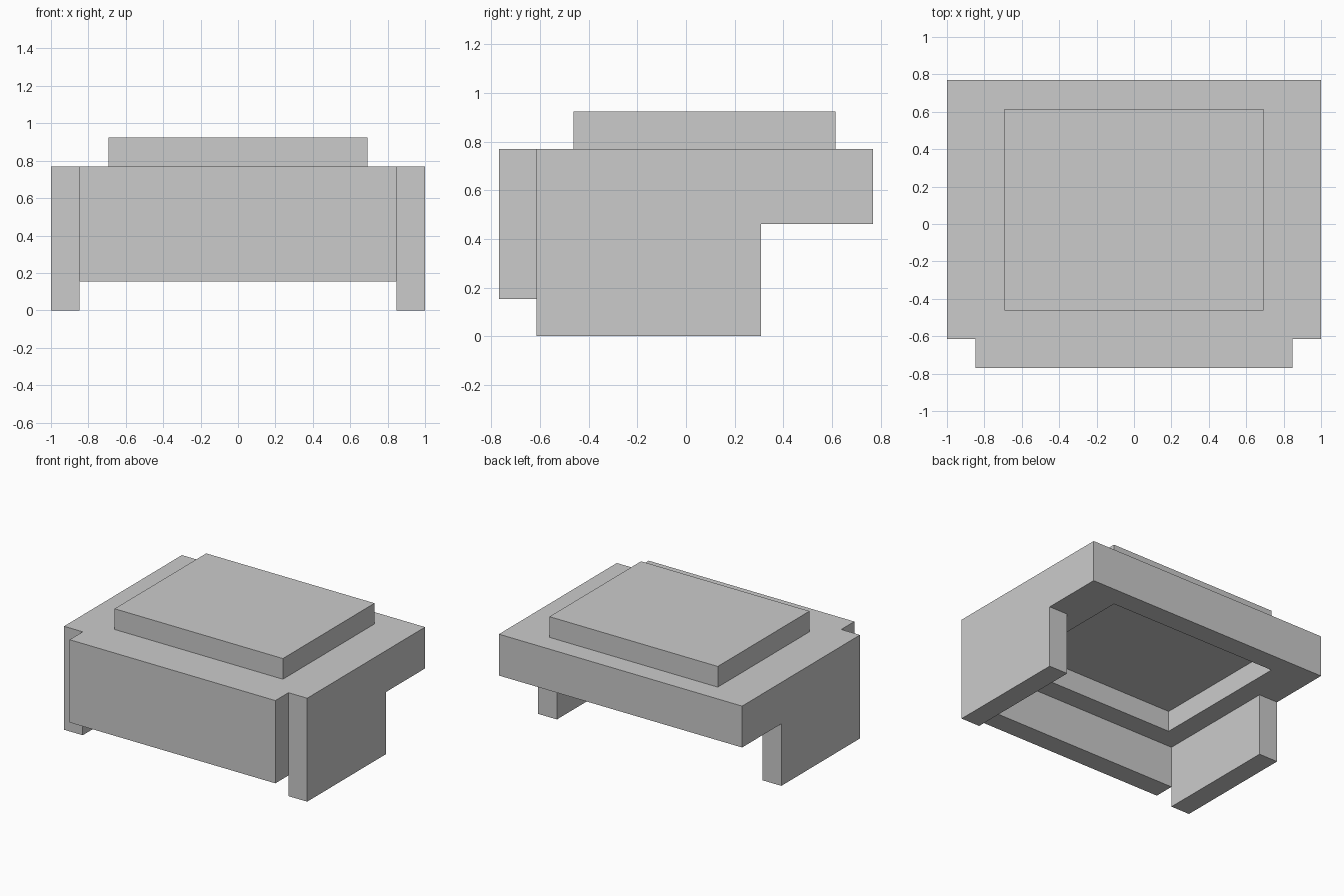
import bpy
import bmesh
from mathutils import Vector

if "Cube" in bpy.data.objects:
    bpy.data.objects.remove(bpy.data.objects["Cube"], do_unlink=True)

U = 2 / 13  # grid step: the model is 13 x 10 x 6 steps

grey = bpy.data.materials.new("plain_grey")
grey.use_nodes = True
COLOUR = (0.6, 0.6, 0.6, 1)
grey.diffuse_color = COLOUR
grey.node_tree.nodes["Principled BSDF"].inputs["Base Color"].default_value = COLOUR


def finish(name, bm):
    """Scale grid steps to units and make an object."""
    bmesh.ops.scale(bm, vec=(U, U, U), verts=bm.verts)
    bmesh.ops.recalc_face_normals(bm, faces=bm.faces)
    mesh = bpy.data.meshes.new(name)
    bm.to_mesh(mesh)
    bm.free()
    mesh.materials.append(grey)
    obj = bpy.data.objects.new(name, mesh)
    bpy.context.collection.objects.link(obj)
    return obj


def box(lo, hi):
    """Box between two corners, in grid steps."""
    bm = bmesh.new()
    bmesh.ops.create_cube(bm, size=1)
    lo, hi = Vector(lo), Vector(hi)
    bmesh.ops.scale(bm, vec=hi - lo, verts=bm.verts)
    bmesh.ops.translate(bm, vec=(lo + hi) / 2, verts=bm.verts)
    return bm


def side_panel(name, x):
    """Side profile with a notch under the rear, extruded one step in x."""
    profile = [(-4, 0), (2, 0), (2, 3), (5, 3), (5, 5), (-4, 5)]
    bm = bmesh.new()
    face = bm.faces.new([bm.verts.new((x, y, z)) for y, z in profile])
    ext = bmesh.ops.extrude_face_region(bm, geom=[face])
    verts = [v for v in ext["geom"] if isinstance(v, bmesh.types.BMVert)]
    bmesh.ops.translate(bm, vec=(1, 0, 0), verts=verts)
    finish(name, bm)


# Side panels, which also form the legs
side_panel("left_side_panel", 5.5)
side_panel("right_side_panel", -6.5)

# Main slab with a rectangular recess underneath
bm = box((-5.5, -4, 3), (5.5, 5, 5))
bottom = min(bm.faces, key=lambda f: f.calc_center_median().z)
bmesh.ops.inset_region(bm, faces=[bottom], thickness=1, use_even_offset=True)
ext = bmesh.ops.extrude_face_region(bm, geom=[bottom])
verts = [v for v in ext["geom"] if isinstance(v, bmesh.types.BMVert)]
bmesh.ops.translate(bm, vec=(0, 0, 1), verts=verts)
if bottom.is_valid:
    bmesh.ops.delete(bm, geom=[bottom], context="FACES_ONLY")
finish("main_slab", bm)

# Front panel hanging ahead of the slab
finish("front_panel", box((-5.5, -5, 1), (5.5, -4, 5)))

# Raised plate on top
finish("top_plate", box((-4.5, -3, 5), (4.5, 4, 6)))
